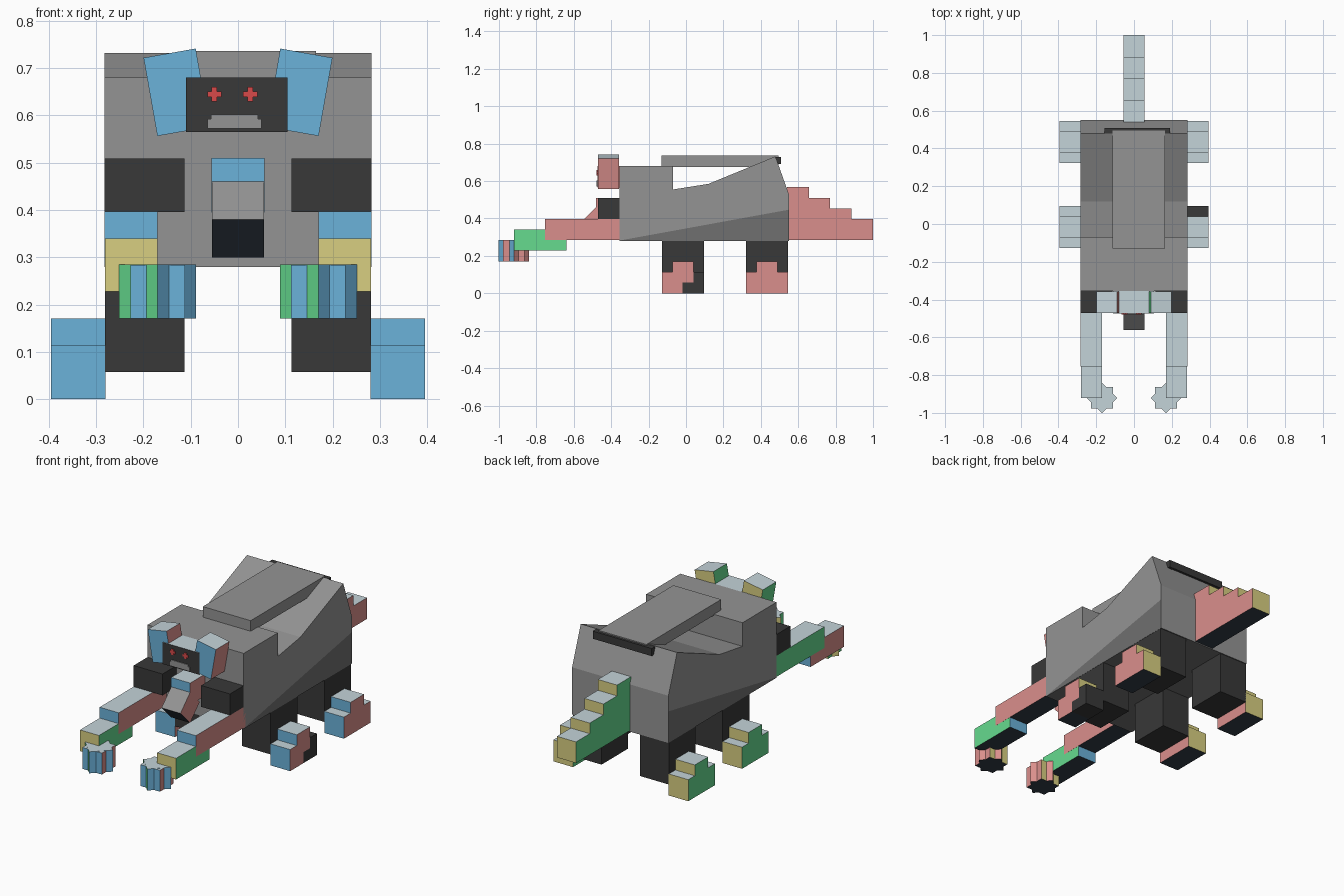
import bpy, bmesh, math
from mathutils import Matrix, Vector

cube = bpy.data.objects.get("Cube")
if cube:
    bpy.data.objects.remove(cube, do_unlink=True)


def lin(c):
    c /= 255
    return c / 12.92 if c <= 0.04045 else ((c + 0.055) / 1.055) ** 2.4


def material(name, hexcode):
    col = tuple(lin(int(hexcode[i:i + 2], 16)) for i in (0, 2, 4)) + (1,)
    m = bpy.data.materials.new(name)
    m.use_nodes = True
    m.diffuse_color = col
    bsdf = m.node_tree.nodes["Principled BSDF"]
    bsdf.inputs["Base Color"].default_value = col
    bsdf.inputs["Roughness"].default_value = 0.9
    return m


M = {n: material(n, h) for n, h in [
    ("blue", "6BB2DA"), ("pale_blue", "C4D3D9"), ("pink", "DA8F8C"),
    ("green", "66DB8F"), ("yellow", "D8CF81"), ("navy", "333C47"),
    ("charcoal", "383838"), ("grey", "949494"), ("dark_grey", "707070"),
    ("red", "D84A4A")]}

# Face colours by local direction
SIDES = {"front": "blue", "back": "yellow", "right": "green",
         "left": "pink", "top": "pale_blue", "bottom": "navy"}


def side_of(n):
    axis = max(range(3), key=lambda i: abs(n[i]))
    return (("right", "left"), ("front", "back"), ("bottom", "top"))[axis][n[axis] > 0]


def finish(name, bm, colours):
    """colours: one colour name, or a dict from side to colour name"""
    me = bpy.data.meshes.new(name)
    bm.normal_update()
    if isinstance(colours, str):
        me.materials.append(M[colours])
    else:
        names = list(dict.fromkeys(colours.values()))
        for n in names:
            me.materials.append(M[n])
        for f in bm.faces:
            f.material_index = names.index(colours[side_of(f.normal)])
    bm.to_mesh(me)
    bm.free()
    ob = bpy.data.objects.new(name, me)
    bpy.context.collection.objects.link(ob)
    return ob


def box(name, x, y, z, colours=SIDES, rot=None):
    """Box from x, y, z ranges, turned by rot=(axis, degrees) about its centre"""
    lo, hi = Vector((x[0], y[0], z[0])), Vector((x[1], y[1], z[1]))
    bm = bmesh.new()
    bmesh.ops.create_cube(bm, size=1, matrix=Matrix.Diagonal((*(hi - lo), 1)))
    ob = finish(name, bm, colours)
    ob.location = (lo + hi) / 2
    if rot:
        ob.rotation_euler["XYZ".index(rot[0])] = math.radians(rot[1])
    return ob


def span(s, a, b):
    return tuple(sorted((s * a, s * b)))


def extrude(name, pts, x0, x1, colours):
    """Side profile of (y, z) points extruded along x"""
    bm = bmesh.new()
    f = bm.faces.new([bm.verts.new((x0, y, z)) for y, z in pts])
    r = bmesh.ops.extrude_face_region(bm, geom=[f])
    bmesh.ops.translate(bm, vec=(x1 - x0, 0, 0),
                        verts=[v for v in r["geom"] if isinstance(v, bmesh.types.BMVert)])
    bmesh.ops.recalc_face_normals(bm, faces=bm.faces)
    return finish(name, bm, colours)


# Body, with a darker wedge along the lower flanks
body = extrude("body", [(-.355, .28), (-.355, .68), (-.07, .68), (-.07, .555),
                        (.12, .585), (.478, .732), (.55, .53), (.55, .28)],
               -.282, .282, "grey")
body.data.materials.append(M["dark_grey"])
bm = bmesh.new()
bm.from_mesh(body.data)
cut, up = Vector((0, -.355, .282)), Vector((0, -.165, .905)).normalized()
bmesh.ops.bisect_plane(bm, geom=bm.verts[:] + bm.edges[:] + bm.faces[:],
                       plane_co=cut, plane_no=up)
bm.normal_update()
for f in bm.faces:
    low = (f.calc_center_median() - cut).dot(up) < 0
    f.material_index = int(low and abs(f.normal.y) < .5)
bm.to_mesh(body.data)
bm.free()

# Back slab and the dark strip under its rear end
box("back_slab", (-.115, .165), (-.13, .495), (.675, .736), "grey")
box("slab_rear_strip", (-.155, .19), (.475, .508), (.69, .73), "charcoal")

# Head, face and ears
box("head", (-.11, .105), (-.474, -.355), (.565, .68), SIDES | {"front": "charcoal"})
for s, label in ((-1, "right"), (1, "left")):
    box(label + "_ear", (s * .13 - .056, s * .13 + .056), (-.47, -.357),
        (.565, .733), rot=("Y", s * 10))
    ex = -.012 + s * .038
    box(label + "_eye_bar", (ex - .015, ex + .015), (-.478, -.473), (.639, .651), "red")
    box(label + "_eye_post", (ex - .006, ex + .006), (-.4785, -.473), (.63, .66), "red")
box("mouth", (-.065, .05), (-.478, -.473), (.572, .592), "grey")
box("upper_lip", (-.057, .042), (-.478, -.473), (.592, .602), "grey")

# Neck and tilted muzzle
box("neck", (-.056, .056), (-.48, -.355), (.395, .51))
box("muzzle", (-.0555, .0555), (-.537, -.423), (.323, .437),
    SIDES | {"top": "grey", "front": "navy", "bottom": "navy"}, rot=("X", 45))

# Limbs on both sides
BACKWARD = SIDES | {"front": "yellow", "back": "blue", "left": "green", "right": "pink"}
for s, label in ((-1, "right"), (1, "left")):
    box(label + "_shoulder", span(s, .113, .282), (-.47, -.355), (.396, .509), "charcoal")
    box(label + "_arm", span(s, .17, .282), (-.755, -.34), (.285, .397))
    box(label + "_hand", span(s, .1705, .2815), (-.92, -.64), (.228, .34), BACKWARD)
    # Each claw is two blocks crossed into an eight-point star
    for part, turn in (("claw", 0), ("claw_cross", 45)):
        box(f"{label}_{part}", (s * .17 - .0575, s * .17 + .0575),
            (-.978, -.863), (.171, .284 + turn * .00002), rot=("Z", turn))
    for pair, y in (("front", -.128), ("rear", .322)):
        box(f"{pair}_{label}_leg", span(s, .113, .281), (y, y + .223), (.058, .3), "charcoal")
        step = (y + .056, y + .168)
        box(f"{pair}_{label}_foot_step", span(s, .28, .395), step, (.114, .171))
        if pair == "front" and s == 1:
            # This foot has a charcoal heel
            box("front_left_foot", (.28, .395), (y, y + .11), (0, .114))
            box("front_left_foot_arch", (.28, .395), (y + .11, y + .168), (.058, .114))
            box("front_left_heel", (.28, .395), (y + .11, y + .223), (0, .058), "charcoal")
            box("front_left_heel_top", (.28, .395), (y + .168, y + .223), (.058, .114), "charcoal")
        else:
            box(f"{pair}_{label}_foot", span(s, .28, .395), (y, y + .223), (0, .114))

# Stepped tail
extrude("tail", [(.54, .285), (1, .285), (1, .397), (.885, .397), (.885, .453),
                 (.77, .453), (.77, .51), (.657, .51), (.657, .567), (.54, .567)],
        -.056, .056, SIDES)
